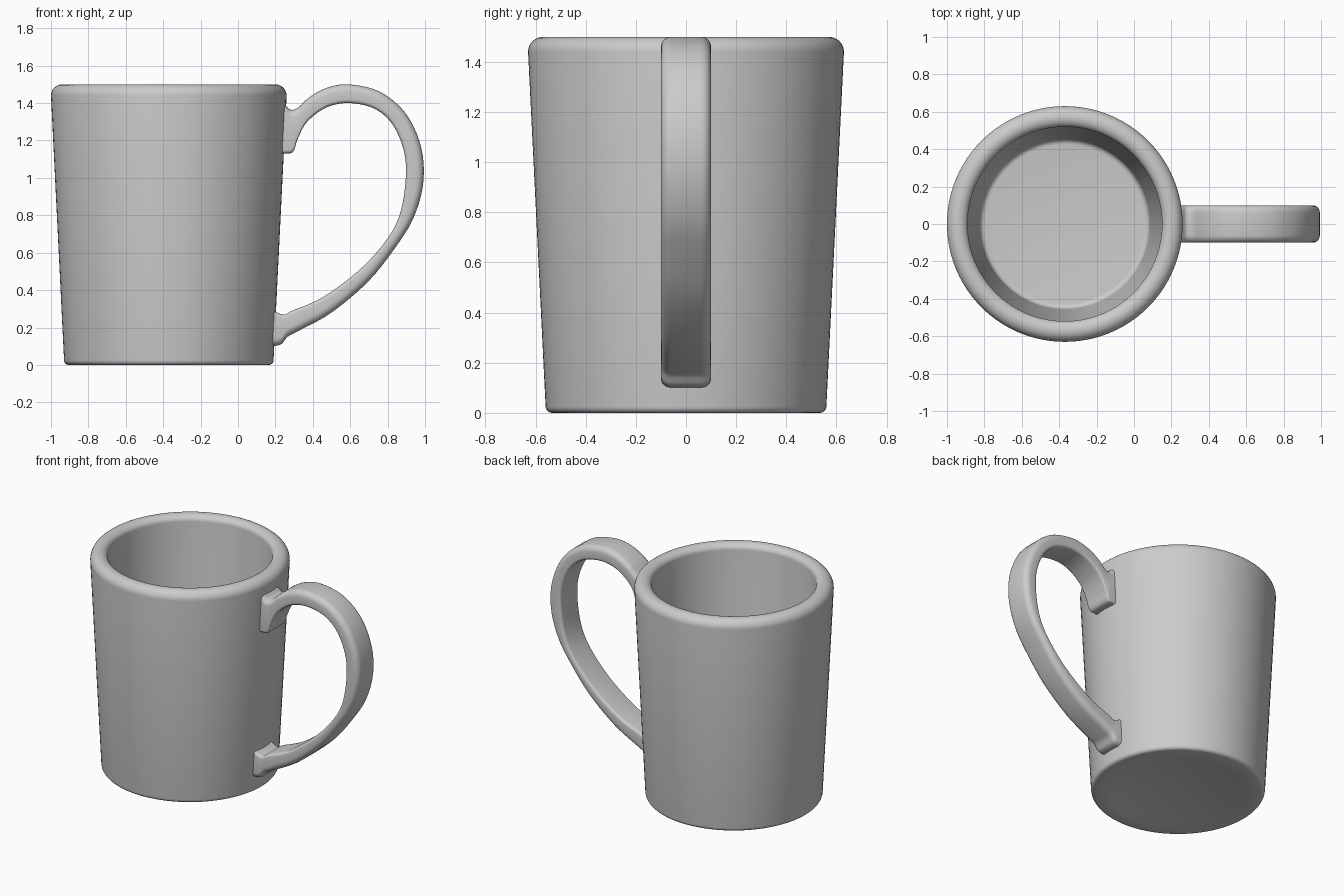
import bpy, bmesh, math
from mathutils import Vector

cube = bpy.data.objects.get("Cube")
if cube:
    bpy.data.objects.remove(cube, do_unlink=True)

CUP_X = -0.37

glaze = bpy.data.materials.new("grey glaze")
glaze.use_nodes = True
GREY = (0.6, 0.6, 0.6, 1)
glaze.diffuse_color = GREY
glaze.node_tree.nodes["Principled BSDF"].inputs["Base Color"].default_value = GREY


def finish(name, bm, angle):
    bmesh.ops.recalc_face_normals(bm, faces=bm.faces)
    mesh = bpy.data.meshes.new(name)
    bm.to_mesh(mesh)
    bm.free()
    mesh.materials.append(glaze)
    obj = bpy.data.objects.new(name, mesh)
    bpy.context.collection.objects.link(obj)
    bpy.ops.object.select_all(action="DESELECT")
    obj.select_set(True)
    bpy.context.view_layer.objects.active = obj
    bpy.ops.object.shade_smooth_by_angle(angle=math.radians(angle))
    return obj


def arc(cx, cz, rx, rz, start, end, steps=8):
    angles = [math.radians(start + (end - start) * i / steps) for i in range(steps + 1)]
    return [(cx + rx * math.cos(a), cz + rz * math.sin(a)) for a in angles]


# Cup: one turned profile of underside, tapered wall, round rim and inside
profile = [(0, 0.025), (0.38, 0.02), (0.45, 0)]
profile += arc(0.535, 0.025, 0.025, 0.025, -90, 0, 5)
profile += arc(0.57, 1.44, 0.06, 0.06, 0, 90)
profile += arc(0.57, 1.46, 0.05, 0.04, 90, 180)
profile += arc(0.425, 0.13, 0.03, 0.03, 0, -90, 5)
profile += [(0, 0.1)]

bm = bmesh.new()
verts = [bm.verts.new((r + CUP_X, 0, z)) for r, z in profile]
edges = [bm.edges.new(pair) for pair in zip(verts, verts[1:])]
bmesh.ops.spin(bm, geom=verts + edges, cent=(CUP_X, 0, 0), axis=(0, 0, 1),
               angle=math.tau, steps=96)
bmesh.ops.remove_doubles(bm, verts=bm.verts, dist=0.0005)
finish("cup", bm, 40)

# Handle: matching points along its outer and inner edge, flared at both feet
outer = [(0.2, 1.41), (0.25, 1.39), (0.28, 1.365), (0.32, 1.375), (0.38, 1.43),
         (0.47, 1.48), (0.59, 1.5), (0.76, 1.46), (0.9, 1.34), (0.98, 1.16),
         (0.99, 0.97), (0.94, 0.79), (0.85, 0.64), (0.7, 0.45), (0.5, 0.28),
         (0.32, 0.18), (0.265, 0.15), (0.23, 0.11), (0.18, 0.1)]
inner = [(0.2, 1.13), (0.25, 1.13), (0.295, 1.14), (0.32, 1.21), (0.37, 1.3),
         (0.47, 1.375), (0.59, 1.4), (0.73, 1.37), (0.83, 1.28), (0.89, 1.13),
         (0.895, 0.97), (0.86, 0.79), (0.78, 0.65), (0.64, 0.5), (0.45, 0.36),
         (0.29, 0.29), (0.255, 0.27), (0.22, 0.275), (0.18, 0.3)]


def smooth_path(points, steps=5):
    pts = [Vector(p) for p in points]
    pts = [pts[0]] + pts + [pts[-1]]
    path = []
    for a, b, c, d in zip(pts, pts[1:], pts[2:], pts[3:]):
        for i in range(steps):
            t = i / steps
            path.append(b + (c - a) * t / 2 + (a * 2 - b * 5 + c * 4 - d) * t * t / 2
                        + (b * 3 - a - c * 3 + d) * t ** 3 / 2)
    return path + [pts[-1]]


HALF, ROUND = 0.1, 0.04
# Cross-section as (sideways, depth from outer edge), rounded outside and softer inside
corner = [math.radians(90 * i / 5) for i in range(6)]

bm = bmesh.new()
rings = []
for out, inn in zip(smooth_path(outer), smooth_path(inner)):
    depth = (inn - out).length
    side = [(HALF - ROUND * (1 - math.sin(a)), ROUND * (1 - math.cos(a))) for a in corner]
    side += [(HALF - 0.02 * (1 - math.cos(a)), depth - 0.02 * (1 - math.sin(a))) for a in corner]
    section = side + [(-y, d) for y, d in reversed(side)]
    ring = []
    for y, d in section:
        p = out.lerp(inn, d / depth)
        ring.append(bm.verts.new((p.x, y, p.y)))
    rings.append(ring)
count = len(rings[0])
for a, b in zip(rings, rings[1:]):
    for i in range(count):
        j = (i + 1) % count
        bm.faces.new((a[i], a[j], b[j], b[i]))
for ring in (rings[0], rings[-1]):
    bm.faces.new(ring)
finish("handle", bm, 45)
